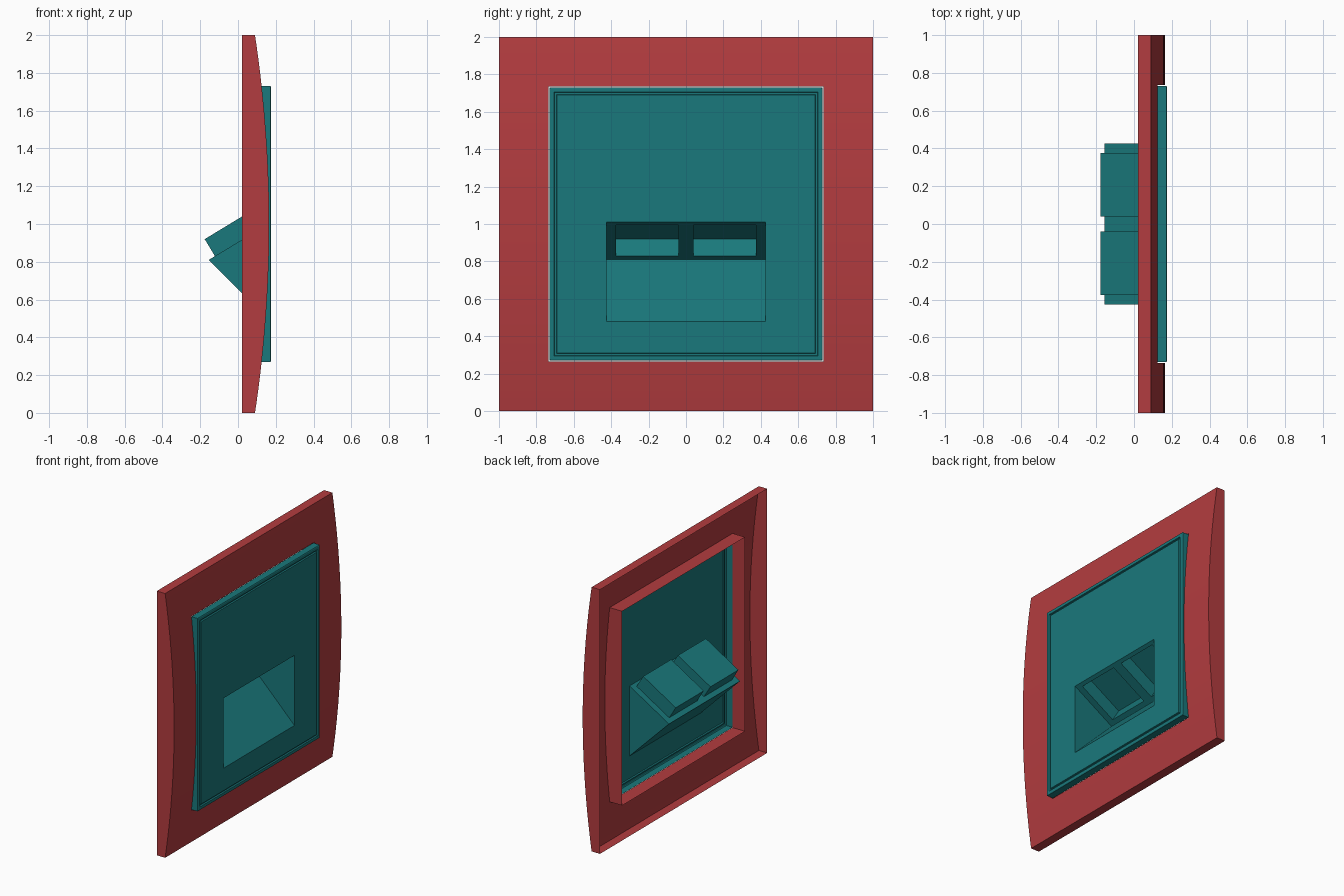
import bpy, bmesh
from mathutils import Vector

if "Cube" in bpy.data.objects:
    bpy.data.objects.remove(bpy.data.objects["Cube"])


def material(name, col):
    m = bpy.data.materials.new(name)
    m.diffuse_color = (*col, 1)
    m.use_nodes = True
    m.node_tree.nodes["Principled BSDF"].inputs["Base Color"].default_value = m.diffuse_color
    return m


def finish(bm, name, mat, smooth=False):
    bmesh.ops.remove_doubles(bm, verts=bm.verts, dist=1e-5)
    bmesh.ops.recalc_face_normals(bm, faces=bm.faces)
    me = bpy.data.meshes.new(name)
    bm.to_mesh(me)
    bm.free()
    ob = bpy.data.objects.new(name, me)
    bpy.context.collection.objects.link(ob)
    me.materials.append(mat)
    if smooth:
        bpy.context.view_layer.objects.active = ob
        ob.select_set(True)
        bpy.ops.object.shade_smooth_by_angle(angle=0.5)
        ob.select_set(False)
    return ob


def face(bm, pts):
    return bm.faces.new([bm.verts.new(p) for p in pts])


def bridge(bm, a, b):
    for i in range(len(a)):
        j = (i + 1) % len(a)
        face(bm, (a[i], a[j], b[j], b[i]))


def rect(x, y0, y1, z0, z1):
    return [(x, y0, z0), (x, y1, z0), (x, y1, z1), (x, y0, z1)]


red = material("frame_red", (0.45, 0.045, 0.05))
teal = material("insert_teal", (0.01, 0.19, 0.2))

# Cover frame: bowed thin shell, open at the back, with a collar round the opening
BACK, H = 0.02, 0.735


def bow(z):
    return 0.165 - 0.075 * (z - 1) ** 2


def span(a, b, n):
    return [a + (b - a) * i / n for i in range(n)]


bm = bmesh.new()
zs = span(0, 1 - H, 4) + span(1 - H, 1 + H, 20) + span(1 + H, 2, 4) + [2]
ys = [-1, -H, H, 1]
for z0, z1 in zip(zs, zs[1:]):
    inside = abs((z0 + z1) / 2 - 1) < H
    for k in range(3):
        if not (inside and k == 1):
            face(bm, [(bow(z0), ys[k], z0), (bow(z0), ys[k + 1], z0),
                      (bow(z1), ys[k + 1], z1), (bow(z1), ys[k], z1)])
    # side walls, and collar sides where the opening is
    for y in ([-1, -H, H, 1] if inside else [-1, 1]):
        face(bm, [(BACK, y, z0), (bow(z0), y, z0), (bow(z1), y, z1), (BACK, y, z1)])
# top and bottom walls, and collar top and bottom
for z, cols in ((0, (0, 1, 2)), (2, (0, 1, 2)), (1 - H, (1,)), (1 + H, (1,))):
    for k in cols:
        face(bm, [(BACK, ys[k], z), (BACK, ys[k + 1], z),
                  (bow(z), ys[k + 1], z), (bow(z), ys[k], z)])
finish(bm, "cover_frame", red, True)

# Outlet insert: rim, shadow groove and flat panel
bm = bmesh.new()
steps = [(0.73, 0.12), (0.73, 0.172), (0.725, 0.175), (0.705, 0.175),
         (0.702, 0.165), (0.693, 0.165), (0.69, 0.175)]
loops = [rect(x, -h, h, 1 - h, 1 + h) for h, x in steps]
PX, W = 0.175, 0.425
loops.append(rect(PX, -W, W, 0.48, 1.01))
for a, b in zip(loops, loops[1:]):
    bridge(bm, a, b)

# Wedge pocket with a sloping floor and a sloping socket face
low, deep, high = Vector((PX, 0, 0.48)), Vector((-0.155, 0, 0.81)), Vector((PX, 0, 1.01))
Y = Vector((0, 1, 0))
yb = [-W, -0.375, -0.04, 0.04, 0.375, W]
sb = [deep.lerp(high, t) for t in (0, 0.1, 0.925, 1)]
face(bm, [low - Y * W, low + Y * W] + [deep + Y * y for y in reversed(yb)])
for y in (-W, W):
    face(bm, [low + Y * y] + [p + Y * y for p in sb])

# Socket face with two jack recesses pushed out through it
d = (high - deep).normalized()
out = Vector((-d.z, 0, d.x)) * 0.105
for i in range(3):
    for k in range(5):
        q = [sb[i] + Y * yb[k], sb[i] + Y * yb[k + 1],
             sb[i + 1] + Y * yb[k + 1], sb[i + 1] + Y * yb[k]]
        if i == 1 and k in (1, 3):
            r = [p + out for p in q]
            bridge(bm, q, r)
            face(bm, r)
        else:
            face(bm, q)
finish(bm, "outlet_insert", teal)
